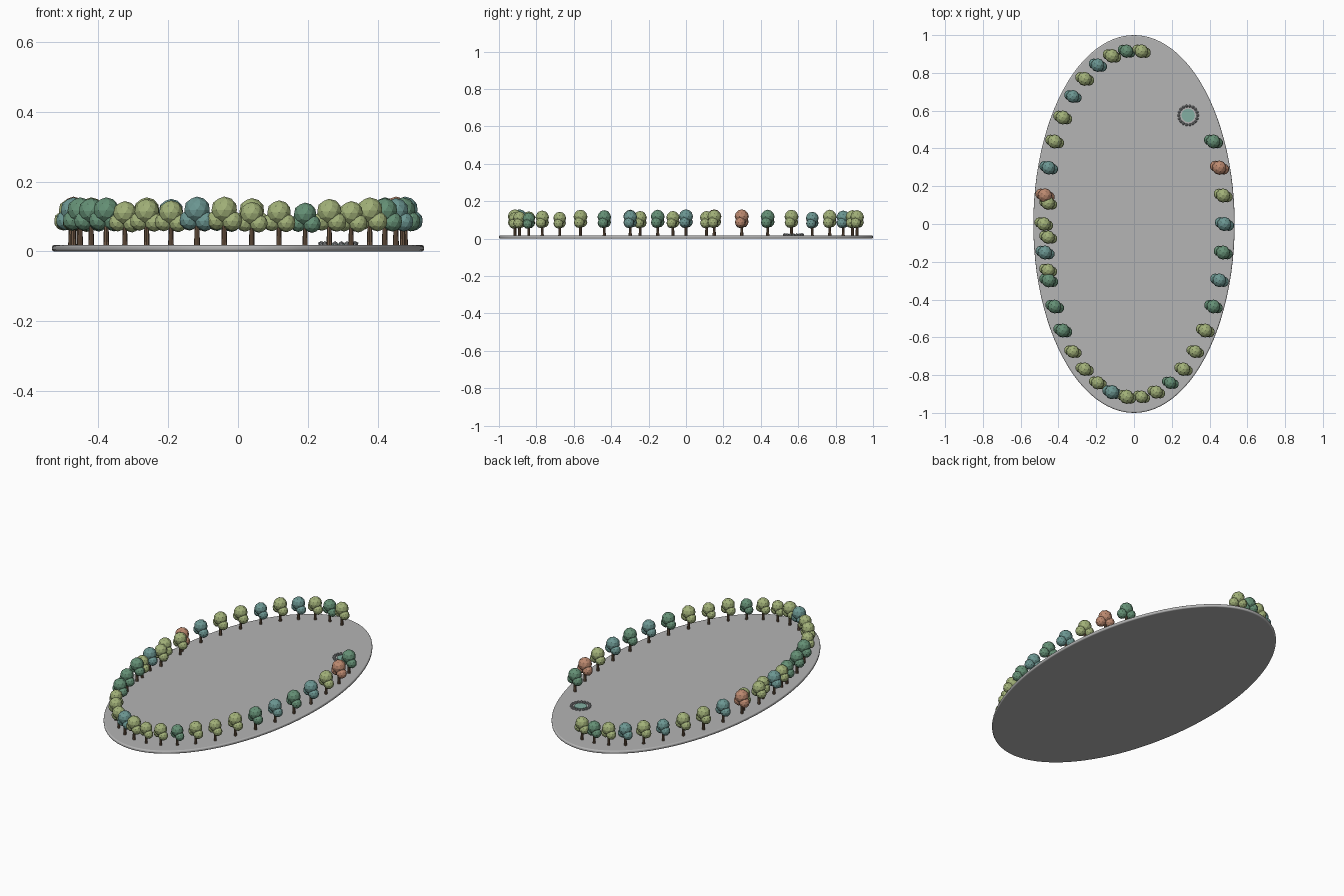
import bpy, bmesh, math
from mathutils import Matrix, Vector

cube = bpy.data.objects.get("Cube")
if cube:
    bpy.data.objects.remove(cube)


def material(name, *rgb):
    mat = bpy.data.materials.new(name)
    mat.use_nodes = True
    mat.diffuse_color = (*rgb, 1)
    mat.node_tree.nodes["Principled BSDF"].inputs["Base Color"].default_value = (*rgb, 1)
    return mat


paving = material("paving grey", 0.46, 0.46, 0.46)
bark = material("bark brown", 0.16, 0.10, 0.06)
stone = material("stone grey", 0.32, 0.33, 0.34)
water = material("water green", 0.23, 0.43, 0.36)
leaves = {
    "Y": material("leaf light green", 0.36, 0.44, 0.19),
    "G": material("leaf green", 0.13, 0.28, 0.18),
    "T": material("leaf teal", 0.15, 0.31, 0.29),
    "R": material("leaf russet", 0.50, 0.25, 0.16),
}


def add_object(name, mesh, location=(0, 0, 0), scale=1):
    obj = bpy.data.objects.new(name, mesh)
    obj.location = location
    obj.scale = (scale, scale, scale)
    bpy.context.collection.objects.link(obj)
    return obj


def finish(bm, name, *mats):
    mesh = bpy.data.meshes.new(name)
    bm.to_mesh(mesh)
    bm.free()
    for mat in mats:
        mesh.materials.append(mat)
    return mesh


def add_cone(bm, r1, r2, depth, sides, base=(0, 0, 0)):
    place = Matrix.Translation(Vector(base) + Vector((0, 0, depth / 2)))
    return bmesh.ops.create_cone(bm, cap_ends=True, segments=sides, radius1=r1,
                                 radius2=r2, depth=depth, matrix=place)


# Oval ground slab with a rounded rim
TOP = 0.018
bm = bmesh.new()
add_cone(bm, 1, 1, TOP, 96)
bmesh.ops.scale(bm, vec=(0.533, 1, 1), verts=bm.verts)
slab = add_object("ground_slab", finish(bm, "ground_slab", paving))
bevel = slab.modifiers.new("rounded rim", "BEVEL")
bevel.width = 0.007
bevel.segments = 4
bpy.context.view_layer.objects.active = slab
slab.select_set(True)
bpy.ops.object.shade_smooth_by_angle(angle=math.radians(35))
slab.select_set(False)


# Tree template: tapered trunk, one top ball and two lower side lobes
def tree_mesh(name, leaf):
    bm = bmesh.new()
    add_cone(bm, 0.0085, 0.006, 0.08, 8)
    trunk_faces = set(bm.faces)
    for x, y, z, r in ((0, 0, 0.101, 0.038),
                       (0.023, -0.008, 0.069, 0.029),
                       (-0.022, 0.008, 0.072, 0.029)):
        bmesh.ops.create_icosphere(bm, subdivisions=2, radius=r,
                                   matrix=Matrix.Translation((x, y, z)))
    for face in bm.faces:
        face.material_index = 0 if face in trunk_faces else 1
    return finish(bm, name, bark, leaf)


trees = {key: tree_mesh("tree_" + mat.name.replace(" ", "_"), mat)
         for key, mat in leaves.items()}


def add_tree(name, key, x, y, size):
    add_object(name, trees[key], (x, y, TOP), 0.86 + 0.14 * int(size) / 9)


# Avenue of trees round the oval, clockwise, with a gap beside the pond
COLOURS = "GRYTGTGYYYGYYYTYYYGGGTYRTYYTYTYGY"
SIZES = "898987783614299463878879788386757"
STEP = math.tau / 38
for i, (key, size) in enumerate(zip(COLOURS, SIZES)):
    a = (3 - i) * STEP
    add_tree(f"tree_{i + 1}", key, 0.478 * math.cos(a), 0.918 * math.sin(a), size)

# Extra trees set slightly inside the right-hand row
for i, y in enumerate((0.11, -0.07, -0.245)):
    add_tree(f"inner_tree_{i + 1}", "Y", -0.455, y, 5)

# Round pond with a ring of stones
POND = (0.287, 0.575)
bm = bmesh.new()
add_cone(bm, 0.035, 0.035, 0.004, 24)
add_object("pond_water", finish(bm, "pond_water", water), (*POND, TOP))

bm = bmesh.new()
COUNT = 18
for i in range(COUNT):
    a = math.tau * i / COUNT
    place = Matrix.Translation((0.05 * math.cos(a), 0.05 * math.sin(a), 0.003))
    bmesh.ops.create_icosphere(bm, subdivisions=1, radius=0.0085,
                               matrix=place @ Matrix.Rotation(a, 4, "Z"))
add_object("pond_stones", finish(bm, "pond_stones", stone), (*POND, TOP))
